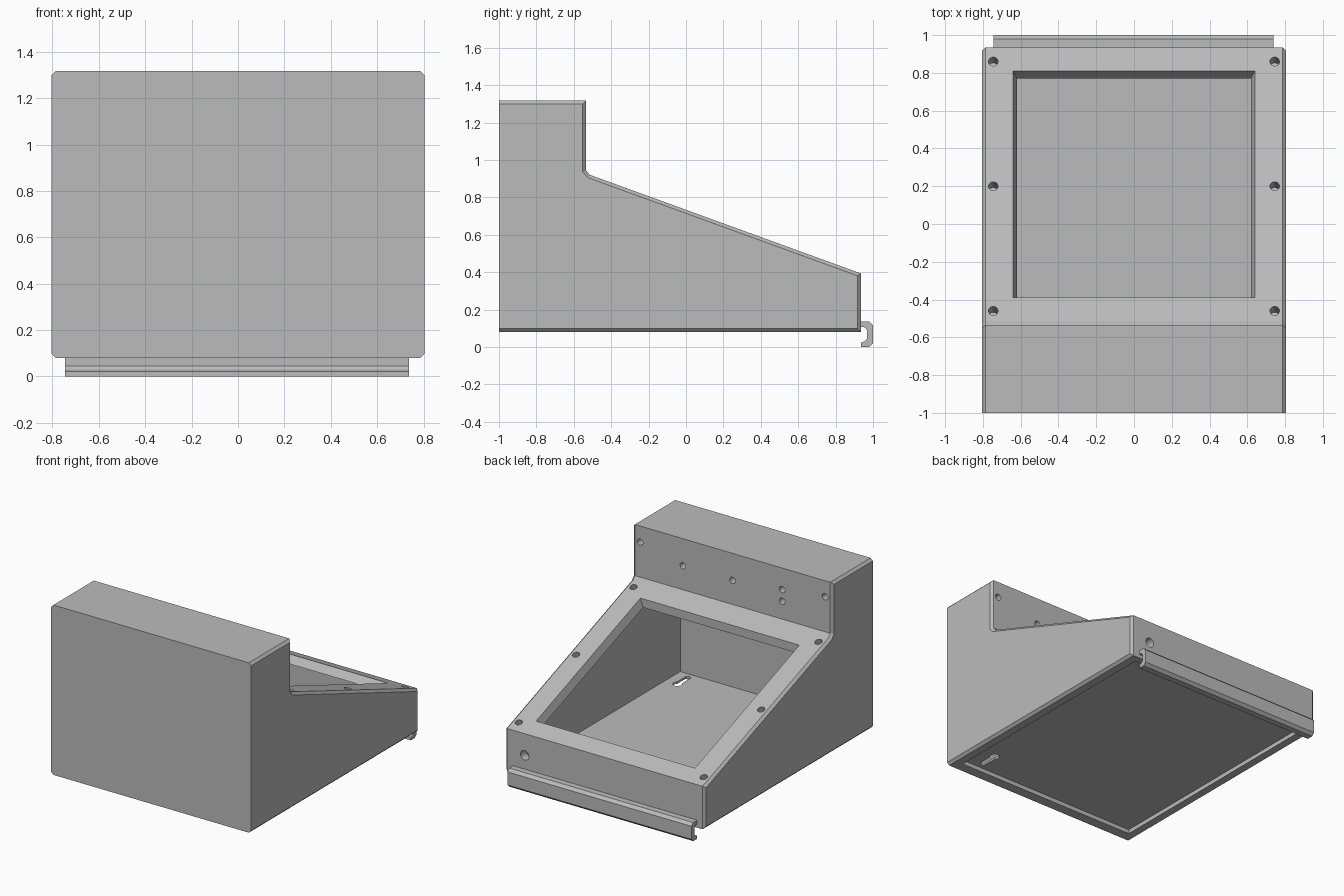
import bpy, bmesh, math
from mathutils import Matrix, Vector

if "Cube" in bpy.data.objects:
    bpy.data.objects.remove(bpy.data.objects["Cube"], do_unlink=True)

grey = bpy.data.materials.new("plain_grey")
grey.use_nodes = True
colour = (0.5, 0.5, 0.5, 1)
grey.diffuse_color = colour
grey.node_tree.nodes["Principled BSDF"].inputs["Base Color"].default_value = colour


def make(name, bm):
    bmesh.ops.recalc_face_normals(bm, faces=bm.faces[:])
    mesh = bpy.data.meshes.new(name)
    bm.to_mesh(mesh)
    bm.free()
    mesh.materials.append(grey)
    obj = bpy.data.objects.new(name, mesh)
    bpy.context.scene.collection.objects.link(obj)
    return obj


def prism(profile, x0, x1):
    """Extrude a side profile of (y, z) points across x."""
    bm = bmesh.new()
    face = bm.faces.new([bm.verts.new((x0, y, z)) for y, z in profile])
    new = bmesh.ops.extrude_face_region(bm, geom=[face])["geom"]
    verts = [g for g in new if isinstance(g, bmesh.types.BMVert)]
    bmesh.ops.translate(bm, verts=verts, vec=(x1 - x0, 0, 0))
    return bm


def box(x0, x1, y0, y1, z0, z1):
    return prism([(y0, z0), (y1, z0), (y1, z1), (y0, z1)], x0, x1)


def drill(matrix, radius, depth):
    """Cylinder centred on a surface, running along local z."""
    bm = bmesh.new()
    bmesh.ops.create_cone(bm, cap_ends=True, segments=24, radius1=radius,
                          radius2=radius, depth=2 * depth, matrix=matrix)
    return bm


def cut(obj, bm):
    cutter = make("cutter", bm)
    cutter.hide_render = True
    mod = obj.modifiers.new("cut", "BOOLEAN")
    mod.operation, mod.solver, mod.object = "DIFFERENCE", "EXACT", cutter
    bpy.context.view_layer.objects.active = obj
    bpy.ops.object.modifier_apply(modifier=mod.name)
    bpy.data.objects.remove(cutter, do_unlink=True)


TILT = math.radians(20)


def slope_z(y):
    return 0.395 + (0.93 - y) * math.tan(TILT)


def on_panel(x, y):
    return Matrix.Translation((x, y, slope_z(y))) @ Matrix.Rotation(-TILT, 4, "X")


def on_wall(x, y, z):
    return Matrix.Translation((x, y, z)) @ Matrix.Rotation(math.pi / 2, 4, "X")


# Housing shell with chamfered side edges, except around the flat front
FRONT, BACK, STEP, BASE, TOP = -1, 0.935, -0.535, 0.08, 1.317
bm = prism([(FRONT, BASE), (BACK, BASE), (BACK, slope_z(BACK)),
            (-0.515, slope_z(-0.515)), (STEP, 0.945), (STEP, TOP), (FRONT, TOP)],
           -0.805, 0.805)
rim = []
for e in bm.edges:
    a, b = (v.co for v in e.verts)
    if abs(a.x - b.x) < 0.01 and not (a.y < -0.99 and b.y < -0.99):
        rim.append(e)
bmesh.ops.bevel(bm, geom=rim, offset=0.018, segments=1, affect="EDGES",
                clamp_overlap=False)
housing = make("housing", bm)

# Hollow interior
skin = 0.064
cut(housing, prism([(-0.92, 0.125), (0.87, 0.125), (0.87, slope_z(0.87) - skin),
                    (-0.6, slope_z(-0.6) - skin), (-0.6, 1.245), (-0.92, 1.245)],
                   -0.69, 0.69))

# Shallow recess under the floor
cut(housing, box(-0.73, 0.73, -0.925, 0.88, 0, 0.11))

# Tapered window in the sloped panel
bm = bmesh.new()
bmesh.ops.create_cube(bm, size=2)
for v in bm.verts:
    grow = 0.02 if v.co.z > 0 else -0.04
    v.co = Vector((v.co.x * (0.64 + grow), v.co.y * (0.6385 + grow),
                   0.06 if v.co.z > 0 else -0.12))
bm.transform(on_panel(0, 0.21))
cut(housing, bm)

# Panel screw holes, three down each side
for side in (-1, 1):
    for y in (-0.46, 0.2, 0.86):
        cut(housing, drill(on_panel(side * 0.745, y), 0.025, 0.09))

# Holes in the upright wall behind the panel
for x, z in ((-0.745, 1.2), (0.745, 1.2), (-0.4, 1.16), (-0.4, 1.076),
             (0, 1.12), (0.4, 1.12)):
    cut(housing, drill(on_wall(x, STEP, z), 0.023, 0.08))

# Cable hole in the low back wall
cut(housing, drill(on_wall(0.645, BACK, 0.235), 0.034, 0.09))

# Keyhole slot through the floor
cut(housing, box(0.575, 0.615, -0.87, -0.75, 0.05, 0.2))
for y, r in ((-0.87, 0.02), (-0.75, 0.032)):
    cut(housing, drill(Matrix.Translation((0.595, y, 0.12)), r, 0.07))

# Hooked rail along the bottom of the back
make("back_rail", prism([(0.93, 0.135), (0.98, 0.135), (1, 0.115), (1, 0.02),
                         (0.98, 0), (0.935, 0), (0.935, 0.022), (0.955, 0.03),
                         (0.968, 0.045), (0.968, 0.09), (0.955, 0.105),
                         (0.93, 0.108)], -0.745, 0.738))
